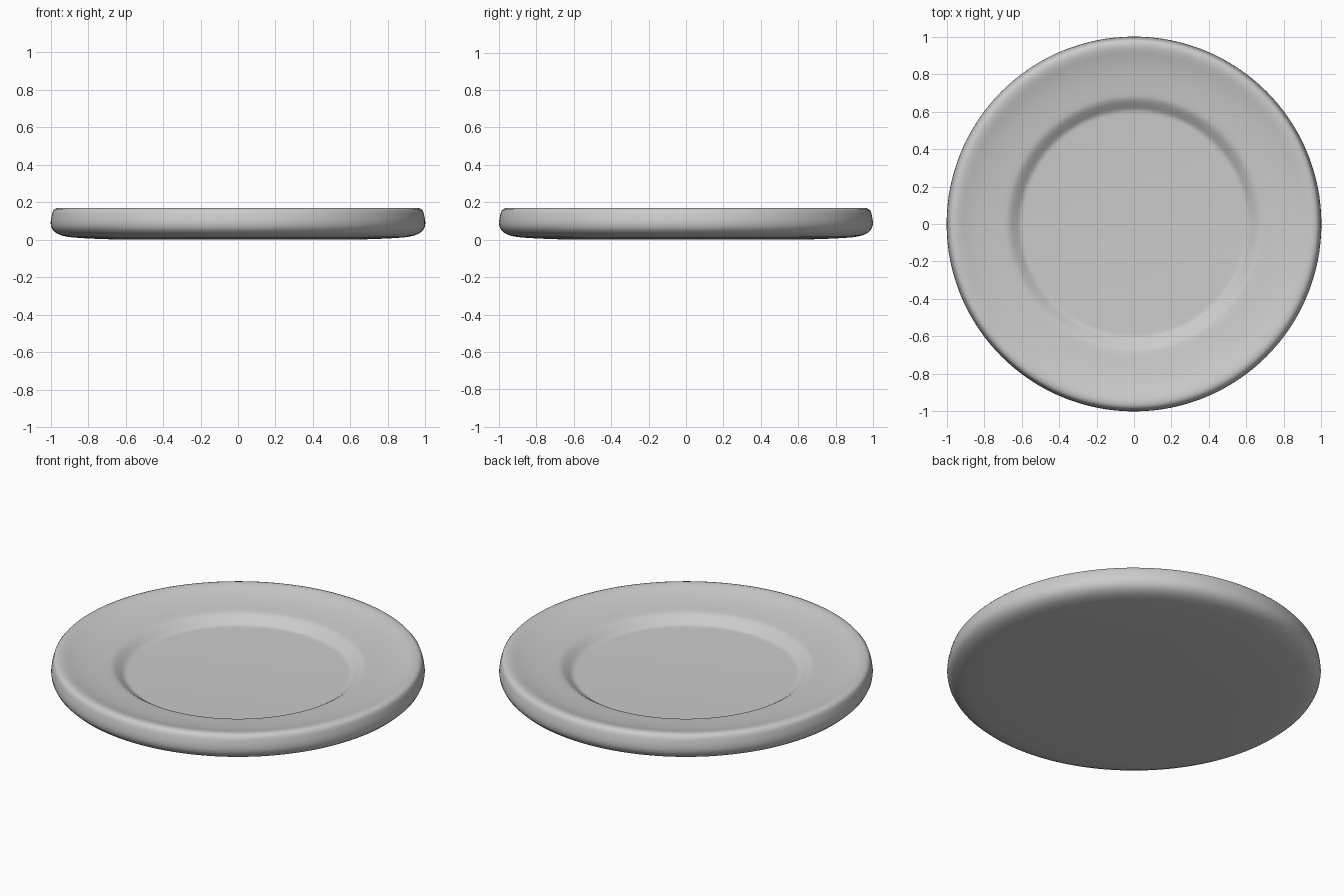
import bpy
import bmesh
import math

SEGMENTS = 128

if "Cube" in bpy.data.objects:
    bpy.data.objects.remove(bpy.data.objects["Cube"], do_unlink=True)


def make_material(name, color):
    mat = bpy.data.materials.new(name)
    mat.use_nodes = True
    mat.diffuse_color = color
    mat.node_tree.nodes["Principled BSDF"].inputs["Base Color"].default_value = color
    return mat


def lathe(name, profile, mat):
    """Spin a (radius, height) profile around z into a closed solid."""
    bm = bmesh.new()
    verts = [bm.verts.new((r, 0, z)) for r, z in profile]
    edges = [bm.edges.new(pair) for pair in zip(verts, verts[1:])]
    bmesh.ops.spin(bm, geom=verts + edges, cent=(0, 0, 0), axis=(0, 0, 1),
                   angle=2 * math.pi, steps=SEGMENTS)
    bmesh.ops.remove_doubles(bm, verts=bm.verts, dist=0.0005)
    bmesh.ops.recalc_face_normals(bm, faces=bm.faces)
    mesh = bpy.data.meshes.new(name)
    bm.to_mesh(mesh)
    bm.free()
    mesh.materials.append(mat)
    obj = bpy.data.objects.new(name, mesh)
    bpy.context.collection.objects.link(obj)
    bpy.ops.object.select_all(action="DESELECT")
    obj.select_set(True)
    bpy.context.view_layer.objects.active = obj
    bpy.ops.object.shade_smooth_by_angle(angle=math.radians(28))
    return obj


# Underside, flat in the middle and curling up at the edge
underside = [(0, 0), (0.6, 0), (0.74, 0.004), (0.84, 0.009), (0.9, 0.014),
             (0.94, 0.022), (0.97, 0.035), (0.988, 0.052), (0.997, 0.07)]
# Outer wall and rounded crest
edge = [(1, 0.09), (0.997, 0.115), (0.991, 0.14), (0.986, 0.155),
        (0.978, 0.164), (0.965, 0.169), (0.952, 0.17), (0.935, 0.168)]
# Dished rim, sloping shoulder and flat well
rim = [(0.91, 0.161), (0.88, 0.152), (0.84, 0.143), (0.78, 0.133),
       (0.72, 0.126), (0.685, 0.123), (0.668, 0.119)]
well = [(0.65, 0.108), (0.625, 0.09), (0.612, 0.08), (0.6, 0.076),
        (0.585, 0.075), (0, 0.075)]

glaze = make_material("light grey glaze", (0.6, 0.6, 0.6, 1))
lathe("plate", underside + edge + rim + well, glaze)
